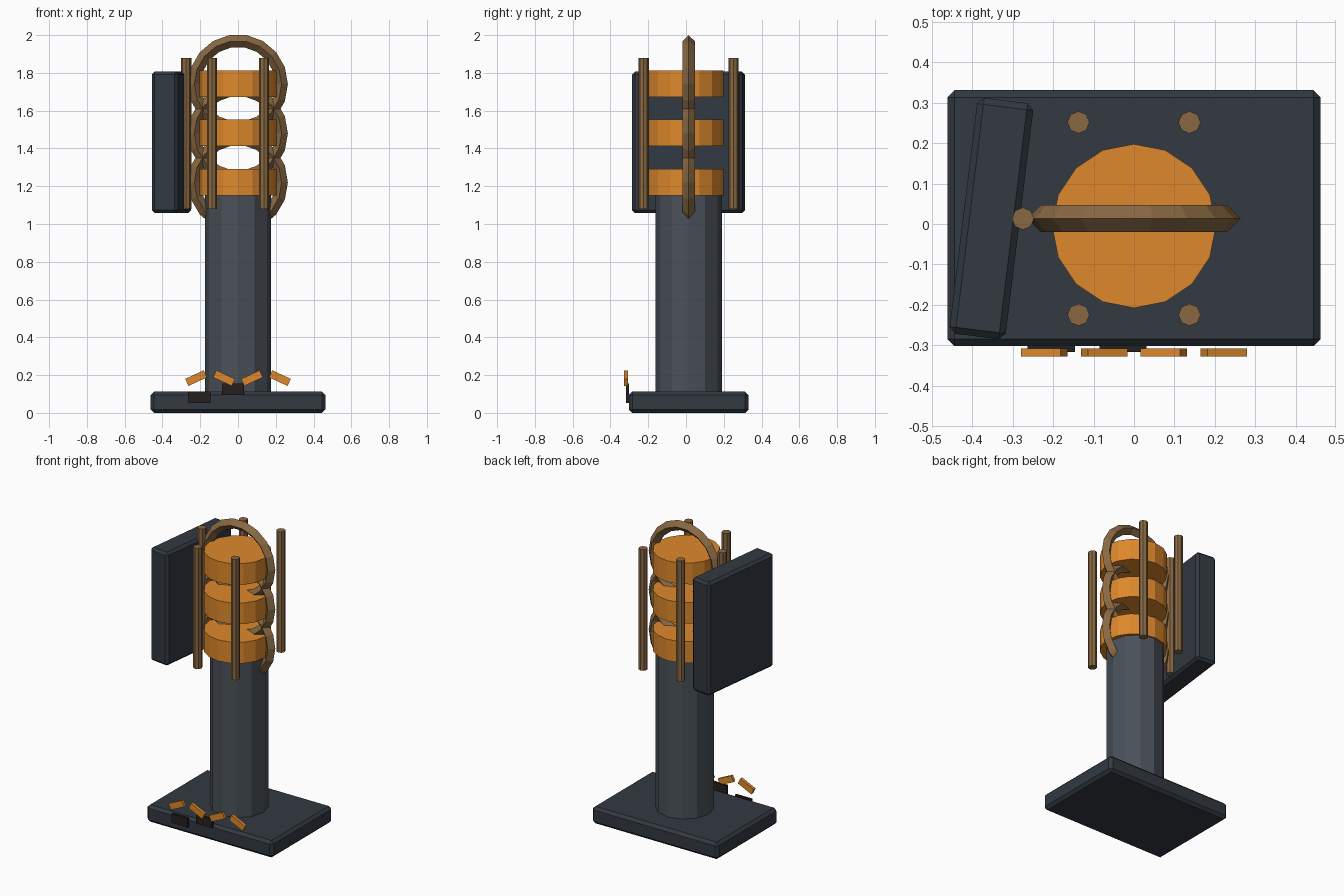
import bpy, math

if "Cube" in bpy.data.objects:
    bpy.data.objects.remove(bpy.data.objects["Cube"])

CY = 0.0135  # y of the main axis


def material(name, r, g, b):
    m = bpy.data.materials.new(name)
    m.diffuse_color = (r, g, b, 1)
    m.use_nodes = True
    m.node_tree.nodes["Principled BSDF"].inputs["Base Color"].default_value = m.diffuse_color
    return m


NAVY = material("navy", 0.032, 0.041, 0.053)
STEEL = material("steel", 0.068, 0.083, 0.1)
ORANGE = material("orange", 0.73, 0.25, 0.025)
BRASS = material("brass", 0.25, 0.14, 0.055)
SOOT = material("soot", 0.017, 0.014, 0.013)


def finish(name, mat):
    ob = bpy.context.object
    ob.name = name
    ob.data.materials.append(mat)
    return ob


def box(name, mat, loc, size, rot=(0, 0, 0), bevel=0):
    bpy.ops.mesh.primitive_cube_add(size=1, location=loc, rotation=rot)
    ob = finish(name, mat)
    ob.scale = size
    bpy.ops.object.transform_apply(location=False, rotation=False, scale=True)
    if bevel:
        mod = ob.modifiers.new("bevel", 'BEVEL')
        mod.width = bevel
        mod.segments = 1
    return ob


def cylinder(name, mat, sides, radius, x, y, z0, z1):
    bpy.ops.mesh.primitive_cylinder_add(vertices=sides, radius=radius, depth=z1 - z0,
                                        location=(x, y, (z0 + z1) / 2))
    return finish(name, mat)


# base plate and column
box("base", NAVY, (0, 0.0145, 0.056), (0.924, 0.634, 0.112), bevel=0.018)
cylinder("column", STEEL, 12, 0.176, 0, CY, 0.1, 1.152)

# floating discs, each circled by an upright ring
for i in range(3):
    z = 1.222 + 0.26 * i
    cylinder(f"disc_{i + 1}", ORANGE, 16, 0.203, 0, -0.005, z - 0.07, z + 0.07)
    bpy.ops.mesh.primitive_torus_add(major_segments=18, minor_segments=4,
                                     major_radius=0.231, minor_radius=0.033,
                                     location=(0, CY, z - 0.002), rotation=(math.pi / 2, 0, 0))
    finish(f"ring_{i + 1}", BRASS)

# five cage rods on a hexagon, with the +x corner left open
for i in range(1, 6):
    a = math.radians(60 * i)
    cylinder(f"rod_{i}", BRASS, 8, 0.0275, 0.275 * math.cos(a), CY + 0.275 * math.sin(a), 1.08, 1.88)

# turned side panel
box("side_panel", NAVY, (-0.353, CY, 1.432), (0.14, 0.588, 0.75),
    rot=(0, 0, math.radians(-7)), bevel=0.016)

# zigzag chips along the front edge
for i in range(4):
    tilt = -25 if i % 2 == 0 else 25
    box(f"warning_chip_{i + 1}", ORANGE, (-0.222 + 0.148 * i, -0.318, 0.184), (0.108, 0.02, 0.041),
        rot=(0, math.radians(tilt), 0))

# dark scorched patches on the front edge
for i, (x, z) in enumerate(((-0.205, 0.082), (-0.027, 0.125))):
    box(f"dark_patch_{i + 1}", SOOT, (x, -0.309, z), (0.117, 0.016, 0.06))
